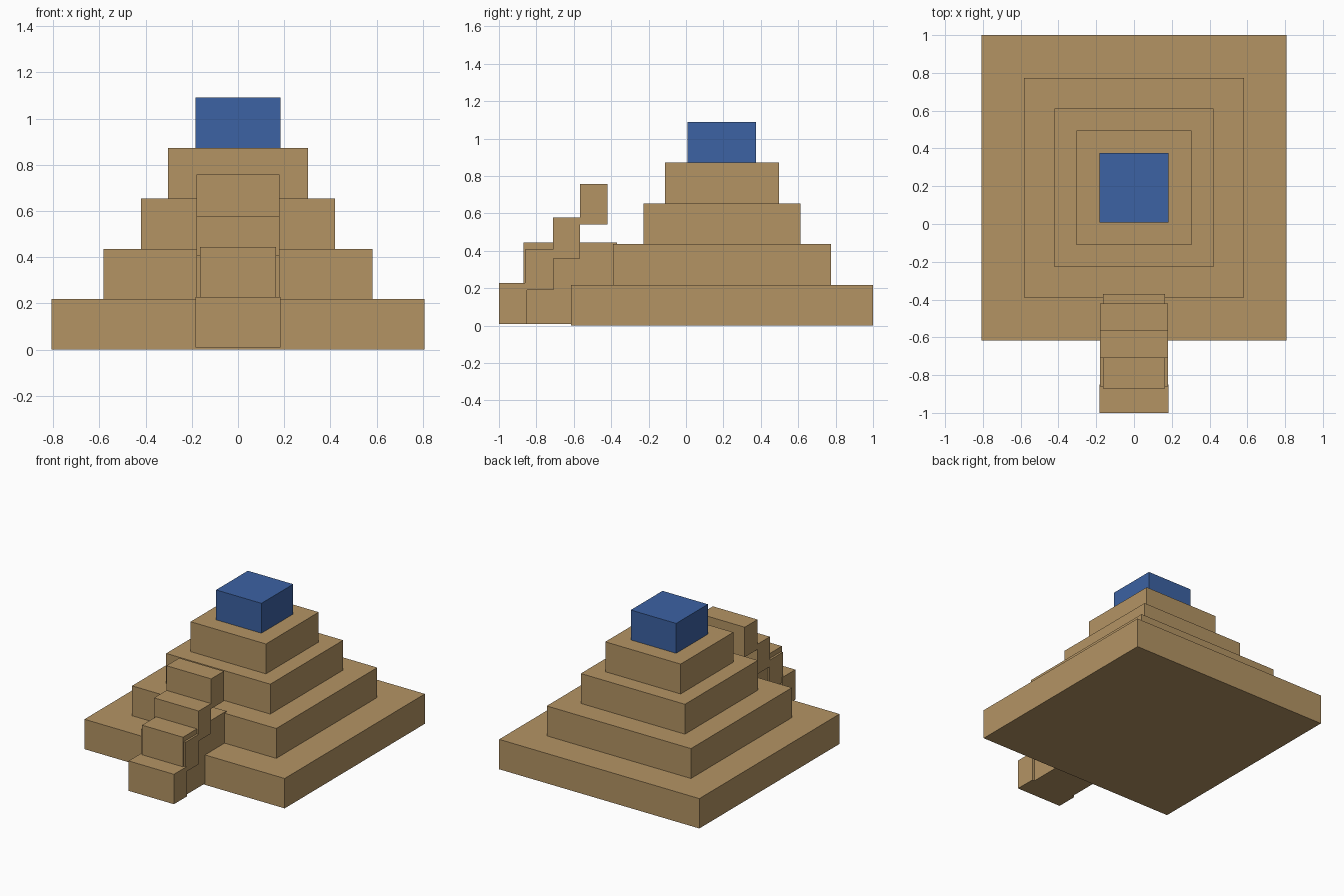
import bpy
import bmesh

cube = bpy.data.objects.get("Cube")
if cube:
    bpy.data.objects.remove(cube, do_unlink=True)


def make_material(name, rgb):
    mat = bpy.data.materials.new(name)
    mat.use_nodes = True
    color = (*rgb, 1)
    mat.diffuse_color = color
    mat.node_tree.nodes["Principled BSDF"].inputs["Base Color"].default_value = color
    return mat


def make_block(name, half_width, y_range, z_range, mat):
    """Box centred on x = 0, spanning the given depth and height."""
    (y0, y1), (z0, z1) = y_range, z_range
    bm = bmesh.new()
    bmesh.ops.create_cube(bm, size=1)
    bmesh.ops.scale(bm, vec=(2 * half_width, y1 - y0, z1 - z0), verts=bm.verts)
    mesh = bpy.data.meshes.new(name)
    bm.to_mesh(mesh)
    bm.free()
    mesh.materials.append(mat)
    obj = bpy.data.objects.new(name, mesh)
    obj.location = (0, (y0 + y1) / 2, (z0 + z1) / 2)
    bpy.context.collection.objects.link(obj)
    return obj


sandstone = make_material("sandstone", (0.456, 0.296, 0.127))
blue = make_material("blue", (0.045, 0.122, 0.366))

# Square stepped tiers sharing one centre, crowned by the blue shrine
centre_y = 0.192
level = 0.218
tiers = [
    ("base_tier", 0.808, sandstone),
    ("second_tier", 0.582, sandstone),
    ("third_tier", 0.42, sandstone),
    ("fourth_tier", 0.304, sandstone),
    ("shrine", 0.183, blue),
]
for i, (name, half, mat) in enumerate(tiers):
    make_block(name, half, (centre_y - half, centre_y + half),
               (i * level, (i + 1) * level), mat)

# Front stairway: four overlapping step blocks
steps = [
    ("lowest_step", 0.183, (-1.0, -0.85), 0.01),
    ("second_step", 0.18, (-0.86, -0.708), 0.19),
    ("third_step", 0.18, (-0.71, -0.567), 0.36),
    ("top_step", 0.18, (-0.567, -0.42), 0.54),
]
for name, half, y_range, z in steps:
    make_block(name, half, y_range, (z, z + level), sandstone)

# Narrower core carrying the stairway
make_block("stair_core", 0.165, (-0.87, -0.37), (0.01, 0.444), sandstone)
